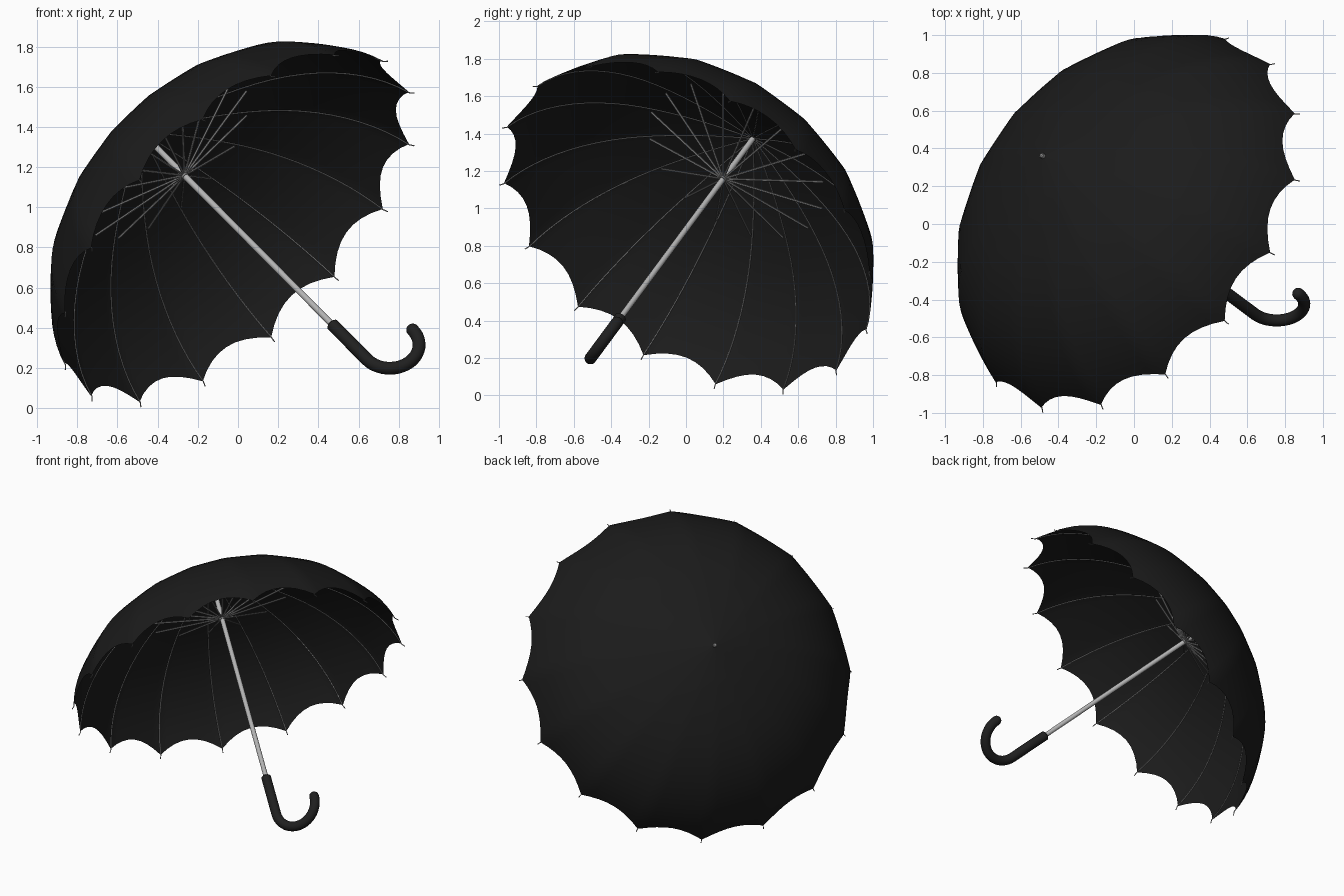
import bpy, bmesh, math
from mathutils import Vector, Matrix

if "Cube" in bpy.data.objects:
    bpy.data.objects.remove(bpy.data.objects["Cube"])

N = 16                       # ribs
STEP = 2 * math.pi / N
A, B, PHI = 1.138, 0.87, math.radians(80)   # dome ellipse and rim angle
TC = -B * math.cos(PHI)

# Tilted frame: local z runs up the shaft, origin at the rim centre
d = Vector((-0.624, 0.465, 0.629)).normalized()
ex = (Vector((1, 0, 0)) - d * d.x).normalized()
ey = d.cross(ex)
FRAME = Matrix.Translation((0.004, -0.003, 0.885)) @ Matrix((ex, ey, d)).transposed().to_4x4()


def material(name, rgb):
    m = bpy.data.materials.new(name)
    m.diffuse_color = (*rgb, 1)
    m.use_nodes = True
    m.node_tree.nodes["Principled BSDF"].inputs["Base Color"].default_value = m.diffuse_color
    return m


cloth = material("black cloth", (0.011, 0.011, 0.011))
rubber = material("black handle", (0.014, 0.014, 0.014))
steel = material("steel", (0.45, 0.45, 0.45))
wire = material("grey wire", (0.25, 0.25, 0.25))


def finish(bm, name, mat, angle=40):
    bm.transform(FRAME)
    me = bpy.data.meshes.new(name)
    bm.to_mesh(me)
    bm.free()
    me.materials.append(mat)
    ob = bpy.data.objects.new(name, me)
    bpy.context.collection.objects.link(ob)
    bpy.ops.object.select_all(action='DESELECT')
    ob.select_set(True)
    bpy.context.view_layer.objects.active = ob
    bpy.ops.object.shade_smooth_by_angle(angle=math.radians(angle))
    return ob


def tube(bm, pts, radii, sides=8):
    """Sweep a round section along a path, with capped ends."""
    pts = [Vector(p) for p in pts]
    if not isinstance(radii, (list, tuple)):
        radii = [radii] * len(pts)
    rings, n = [], None
    for i, p in enumerate(pts):
        t = (pts[min(i + 1, len(pts) - 1)] - pts[max(i - 1, 0)]).normalized()
        n = t.orthogonal() if n is None else n - t * n.dot(t)
        n.normalize()
        b = t.cross(n)
        rings.append([bm.verts.new(p + radii[i] * (n * math.cos(j * 2 * math.pi / sides)
                                                   + b * math.sin(j * 2 * math.pi / sides)))
                      for j in range(sides)])
    for r0, r1 in zip(rings, rings[1:]):
        for j in range(sides):
            k = (j + 1) % sides
            bm.faces.new((r0[j], r0[k], r1[k], r1[j]))
    bm.faces.new(rings[0][::-1])
    bm.faces.new(rings[-1])


def dome(phi):
    """Radius and height of the dome, rising to a gentle peak at the crown."""
    r = A * math.sin(phi)
    return r, TC + B * math.cos(phi) + 0.06 * max(0, 1 - r / 0.6) ** 2


def polar(r, a, z):
    return Vector((r * math.cos(a), r * math.sin(a), z))


# Canopy: gently puffed gores between ribs, scalloped hem
bm = bmesh.new()
ROWS, COLS = 20, 8
EDGE = math.radians(79)
for g in range(N):
    a0 = (g + 0.5) * STEP
    grid = []
    for i in range(ROWS + 1):
        row = []
        for j in range(COLS + 1):
            s = j / COLS
            scallop = math.radians(5.5) * (1 - (2 * s - 1) ** 2)
            r, z = dome(0.012 + (EDGE - scallop - 0.012) * i / ROWS)
            flat = polar(r, a0, z).lerp(polar(r, a0 + STEP, z), s)
            row.append(bm.verts.new(flat.lerp(polar(r, a0 + STEP * s, z), 0.3)))
        grid.append(row)
    for i in range(ROWS):
        for j in range(COLS):
            bm.faces.new((grid[i][j], grid[i + 1][j], grid[i + 1][j + 1], grid[i][j + 1]))
bmesh.ops.remove_doubles(bm, verts=bm.verts, dist=0.0005)
finish(bm, "canopy", cloth, 30)

# Ribs under the cloth, ending in small spikes past the hem
bm = bmesh.new()
for g in range(N):
    a = (g + 0.5) * STEP
    path = []
    for i in range(19):
        r, z = dome(0.02 + (EDGE - 0.02) * i / 18)
        path.append(polar(r - 0.003, a, z - 0.003))
    path.append(polar(1.133, a, -0.008))
    tube(bm, path, 0.003, 5)
finish(bm, "ribs", wire)

# Stretchers from the runner to the ribs
bm = bmesh.new()
for g in range(N):
    a = (g + 0.5) * STEP
    tube(bm, [polar(0.012, a, 0.437), polar(0.53, a, 0.59)], 0.006, 6)
finish(bm, "stretchers", wire)

# Shaft, runner and ferrule tip
bm = bmesh.new()
tube(bm, [(0, 0, -0.8), (0, 0, 0.77)], 0.0155, 16)
finish(bm, "shaft", steel)
bm = bmesh.new()
tube(bm, [(0, 0, 0.425), (0, 0, 0.45)], 0.02, 16)
finish(bm, "runner", wire)
bm = bmesh.new()
tube(bm, [(0, 0, 0.74), (0, 0, 0.79), (0, 0, 0.795)], [0.015, 0.014, 0.009], 12)
finish(bm, "ferrule", wire)

# Crook handle: straight grip, half-circle hook, rounded ends
bm = bmesh.new()
HR, TE, GR = 0.146, -1.022, 0.032
path = [(0, 0, -0.740), (0, 0, -0.747), (0, 0, -0.88)]
radii = [GR * 0.75, GR, GR]
for i in range(25):
    a = math.pi * i / 24
    path.append((HR - HR * math.cos(a), 0, TE - HR * math.sin(a)))
    radii.append(GR)
for i in range(1, 6):
    a = math.pi / 2 * i / 5
    path.append((2 * HR, 0, TE + GR * math.sin(a)))
    radii.append(max(GR * math.cos(a), 0.002))
tube(bm, path, radii, 20)
finish(bm, "handle", rubber)
